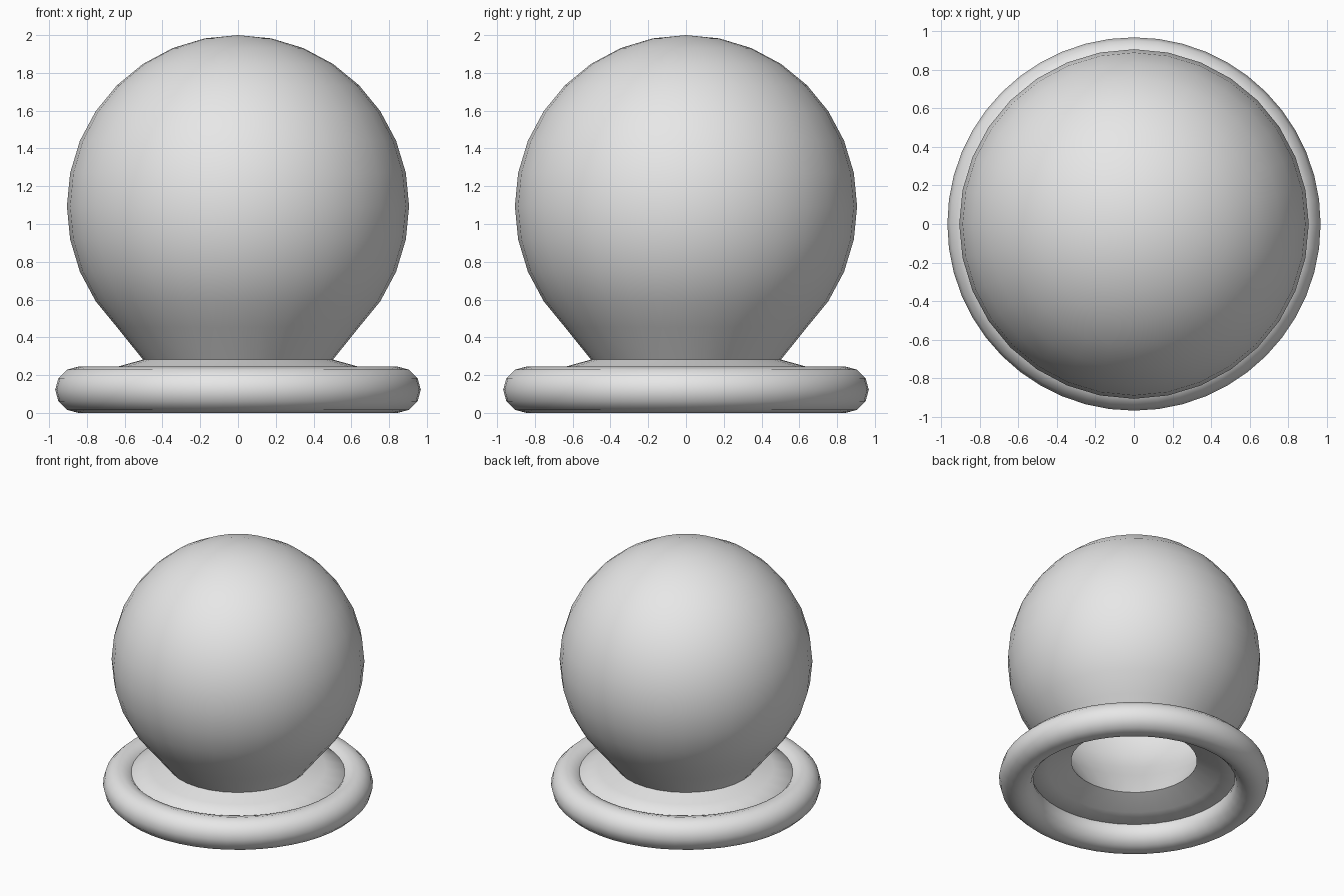
import bpy, bmesh, math

if "Cube" in bpy.data.objects:
    bpy.data.objects.remove(bpy.data.objects["Cube"])

SEGS = 32
R, CZ = 0.906, 1.094      # ball radius and centre height

grey = bpy.data.materials.new("light_grey")
grey.diffuse_color = (0.8, 0.8, 0.8, 1)
grey.use_nodes = True
grey.node_tree.nodes["Principled BSDF"].inputs["Base Color"].default_value = grey.diffuse_color


def smooth(obj, angle):
    bpy.ops.object.select_all(action='DESELECT')
    obj.select_set(True)
    bpy.context.view_layer.objects.active = obj
    bpy.ops.object.shade_smooth_by_angle(angle=math.radians(angle))


# hollow ball with short neck and flared skirt, one lathed profile
profile = [(R * math.sin(i * math.pi / 16), CZ + R * math.cos(i * math.pi / 16))
           for i in range(1, 13)]
profile += [(0.503, 0.282), (0.63, 0.247), (0.85, 0.188)]

bm = bmesh.new()
top = bm.verts.new((0, 0, CZ + R))
rings = [[bm.verts.new((r * math.cos(2 * math.pi * k / SEGS),
                        r * math.sin(2 * math.pi * k / SEGS), z))
          for k in range(SEGS)] for r, z in profile]
for k in range(SEGS):
    n = (k + 1) % SEGS
    bm.faces.new((top, rings[0][k], rings[0][n]))
    for a, b in zip(rings, rings[1:]):
        bm.faces.new((a[k], b[k], b[n], a[n]))
bmesh.ops.recalc_face_normals(bm, faces=bm.faces)
mesh = bpy.data.meshes.new("ball_shell")
bm.to_mesh(mesh)
bm.free()
mesh.materials.append(grey)
ball = bpy.data.objects.new("ball_shell", mesh)
bpy.context.collection.objects.link(ball)
smooth(ball, 80)
wall = ball.modifiers.new("wall", 'SOLIDIFY')
wall.thickness = 0.055
wall.offset = -1

# rounded base ring
bpy.ops.mesh.primitive_torus_add(major_radius=0.845, minor_radius=0.1225,
                                 major_segments=48, minor_segments=12,
                                 location=(0, 0, 0.1225))
ring = bpy.context.object
ring.name = "base_ring"
ring.data.materials.append(grey)
smooth(ring, 60)
